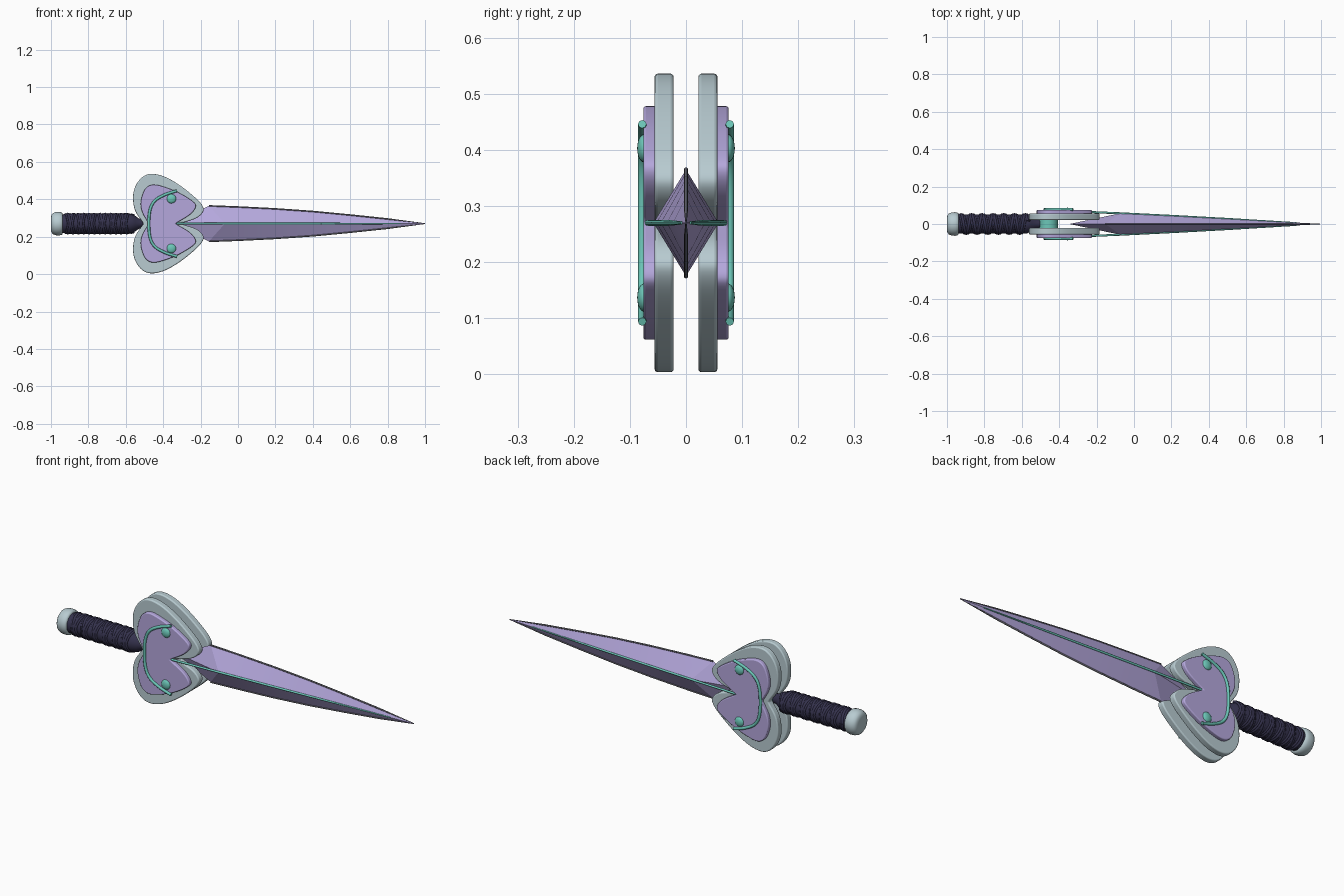
import bpy, bmesh, math
from mathutils import Vector

if "Cube" in bpy.data.objects:
    bpy.data.objects.remove(bpy.data.objects["Cube"])

ZC = 0.27  # height of the dagger's long axis


def material(name, rgb):
    m = bpy.data.materials.new(name)
    m.diffuse_color = (*rgb, 1)
    m.use_nodes = True
    m.node_tree.nodes["Principled BSDF"].inputs["Base Color"].default_value = m.diffuse_color
    return m


LAVENDER = material("lavender", (0.46, 0.39, 0.72))
SILVER = material("pale silver", (0.48, 0.60, 0.64))
TEAL = material("teal", (0.15, 0.57, 0.48))
NAVY = material("dark navy", (0.035, 0.032, 0.075))
STEEL = material("dark steel", (0.17, 0.17, 0.2))


def finish(name, bm, mat, smooth=None):
    bmesh.ops.recalc_face_normals(bm, faces=bm.faces)
    me = bpy.data.meshes.new(name)
    bm.to_mesh(me)
    bm.free()
    ob = bpy.data.objects.new(name, me)
    bpy.context.collection.objects.link(ob)
    me.materials.append(mat)
    if smooth:
        bpy.ops.object.select_all(action='DESELECT')
        ob.select_set(True)
        bpy.context.view_layer.objects.active = ob
        bpy.ops.object.shade_smooth_by_angle(angle=math.radians(smooth))
    return ob


def spline(pts, n=5):
    """Catmull-Rom curve through the points."""
    p = [Vector(q) for q in pts]
    p = [2 * p[0] - p[1]] + p + [2 * p[-1] - p[-2]]
    out = []
    for i in range(1, len(p) - 2):
        a, b, c, d = p[i - 1:i + 3]
        for k in range(n):
            t = k / n
            out.append(0.5 * (2 * b + (c - a) * t + (2 * a - 5 * b + 4 * c - d) * t * t
                              + (3 * b - a - 3 * c + d) * t ** 3))
    return out + [p[-2]]


def plate(name, half, y0, y1, bevel, mat):
    """Two-lobed plate: upper half outline (x, z) mirrored about the axis."""
    up = spline(half)
    outline = up + [Vector((p.x, 2 * ZC - p.y)) for p in reversed(up[1:-1])]
    bm = bmesh.new()
    f = bm.faces.new([bm.verts.new((p.x, y0, p.y)) for p in outline])
    r = bmesh.ops.extrude_face_region(bm, geom=[f])
    vs = [g for g in r["geom"] if isinstance(g, bmesh.types.BMVert)]
    bmesh.ops.translate(bm, verts=vs, vec=(0, y1 - y0, 0))
    ob = finish(name, bm, mat, 50)
    mod = ob.modifiers.new("rounded rim", 'BEVEL')
    mod.width, mod.segments = bevel, 3
    mod.limit_method, mod.angle_limit = 'ANGLE', math.radians(60)


def tube(name, pts, radius, mat, sides=8, radii=None):
    cu = bpy.data.curves.new(name, 'CURVE')
    cu.dimensions = '3D'
    cu.bevel_depth = radius
    cu.bevel_resolution = max(0, sides // 2 - 2)
    cu.use_fill_caps = True
    s = cu.splines.new('POLY')
    s.points.add(len(pts) - 1)
    for i, p in enumerate(pts):
        s.points[i].co = (*p, 1)
        s.points[i].radius = radii[i] if radii else 1
    s.use_smooth = True
    cu.materials.append(mat)
    ob = bpy.data.objects.new(name, cu)
    bpy.context.collection.objects.link(ob)


def lathe(name, profile, mat, sides=32):
    """Turned part along x from (x, radius) points."""
    bm = bmesh.new()
    rings = [[bm.verts.new((x, r * math.cos(2 * math.pi * i / sides),
                            ZC + r * math.sin(2 * math.pi * i / sides)))
              for i in range(sides)] for x, r in profile]
    for a, b in zip(rings, rings[1:]):
        for i in range(sides):
            j = (i + 1) % sides
            bm.faces.new((a[i], a[j], b[j], b[i]))
    bm.faces.new(rings[0])
    bm.faces.new(rings[-1])
    finish(name, bm, mat, 40)


# Pommel, grip core and collar
lathe("pommel", [(-1.0, 0.03), (-0.998, 0.045), (-0.99, 0.056), (-0.975, 0.062),
                 (-0.955, 0.063), (-0.942, 0.06), (-0.937, 0.054)], SILVER)
lathe("grip", [(-0.945, 0.05), (-0.74, 0.052), (-0.575, 0.051), (-0.55, 0.042),
               (-0.53, 0.028), (-0.49, 0.02)], NAVY)

# Crossed grip wrapping: helices in both directions
for d, label in ((1, "right"), (-1, "left")):
    for k in range(3):
        pts = []
        for i in range(201):
            t = i / 200
            a = d * 2 * math.pi * 6.2 * t
            x = -0.925 + 0.355 * t + (k - 1) * 0.011
            pts.append((x, 0.05 * math.cos(a), ZC + 0.05 * math.sin(a)))
        tube(f"grip_wrap_{label}_{k}", pts, 0.0085 if k == 1 else 0.006, NAVY)

# Teal hub joining the guard plates
bm = bmesh.new()
bmesh.ops.create_cone(bm, cap_ends=True, segments=32, radius1=0.05, radius2=0.05, depth=0.05)
for v in bm.verts:
    v.co = Vector((v.co.x - 0.457, v.co.z, v.co.y + ZC))
finish("guard_hub", bm, TEAL, 40)

# Guard plates, inlays, trims and studs on both sides
OUTER = [(-0.505, ZC), (-0.55, 0.34), (-0.561, 0.414), (-0.547, 0.473), (-0.51, 0.52),
         (-0.46, 0.536), (-0.39, 0.52), (-0.31, 0.474), (-0.23, 0.41), (-0.19, 0.365),
         (-0.187, 0.333), (-0.225, 0.298), (-0.31, ZC)]
INNER = [(-0.477, ZC), (-0.509, 0.325), (-0.52, 0.37), (-0.513, 0.417), (-0.492, 0.46),
         (-0.455, 0.478), (-0.40, 0.468), (-0.32, 0.437), (-0.243, 0.39), (-0.226, 0.36),
         (-0.257, 0.318), (-0.335, ZC)]
TRIM = [(-0.326, 0.446), (-0.39, 0.425), (-0.444, 0.393), (-0.47, 0.345), (-0.477, ZC)]
for s, side in ((-1, "front"), (1, "back")):
    plate(f"guard_plate_{side}", OUTER, s * 0.022, s * 0.056, 0.008, SILVER)
    plate(f"guard_inlay_{side}", INNER, s * 0.052, s * 0.076, 0.005, LAVENDER)
    path = spline(TRIM + [(x, 2 * ZC - z) for x, z in reversed(TRIM[:-1])])
    tube(f"guard_trim_{side}", [(p.x, s * 0.078, p.y) for p in path], 0.0075, TEAL)
    for u, level in ((1, "upper"), (-1, "lower")):
        bm = bmesh.new()
        bmesh.ops.create_uvsphere(bm, u_segments=20, v_segments=12, radius=1)
        for v in bm.verts:
            v.co = Vector((-0.356 + v.co.x * 0.025, s * 0.075 + v.co.z * 0.012,
                           ZC + u * 0.133 + v.co.y * 0.025))
        finish(f"guard_stud_{side}_{level}", bm, TEAL, 60)

# Blade: diamond section with a pointed base
EDGE = [(-0.155, 0.095), (0.0, 0.089), (0.2, 0.079), (0.4, 0.065), (0.6, 0.046),
        (0.8, 0.025), (1.0, 0.001)]
RIDGE = [(-0.07, 0.058), (0.04, 0.053), (0.2, 0.045), (0.4, 0.034), (0.6, 0.023),
         (0.8, 0.011), (1.0, 0.001)]
bm = bmesh.new()
base = bm.verts.new((-0.345, 0, ZC))
edges = {u: [bm.verts.new((x, 0, ZC + u * h)) for x, h in EDGE] for u in (1, -1)}
ridges = {s: [bm.verts.new((x, s * h, ZC)) for x, h in RIDGE] for s in (1, -1)}
for u in (1, -1):
    for s in (1, -1):
        e, r = edges[u], ridges[s]
        bm.faces.new((base, e[0], r[0]))
        for i in range(len(e) - 1):
            bm.faces.new((e[i], e[i + 1], r[i + 1], r[i]))
finish("blade", bm, LAVENDER, 15)

# Cutting edges and teal lines along the ridges
for u, level in ((1, "upper"), (-1, "lower")):
    tube(f"cutting_edge_{level}", [(x, 0, ZC + u * h) for x, h in EDGE], 0.004, STEEL,
         radii=[1] * 6 + [0.3])
for s, side in ((-1, "front"), (1, "back")):
    line = [(-0.33, 0.068), (-0.07, 0.057), (0.2, 0.0435), (0.5, 0.0275), (0.87, 0.007)]
    tube(f"ridge_line_{side}", [(x, s * y, ZC) for x, y in line], 0.0055, TEAL,
         radii=[1, 1, 1, 0.9, 0.5])
